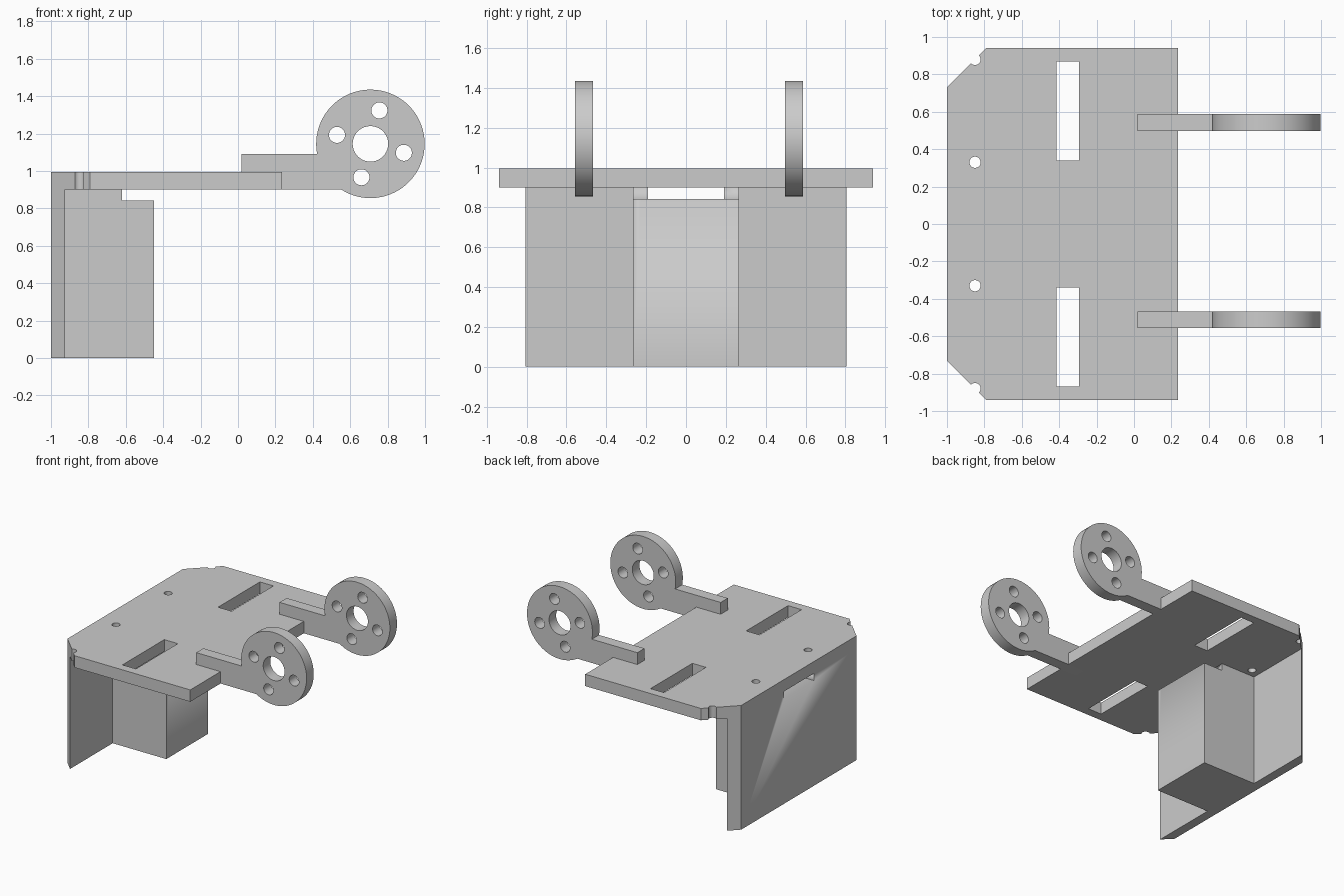
import bpy
from math import atan2, cos, pi, radians, sin, sqrt

cube = bpy.data.objects.get("Cube")
if cube:
    bpy.data.objects.remove(cube)

grey = bpy.data.materials.new("light grey")
grey.use_nodes = True
colour = (0.6, 0.6, 0.6, 1)
grey.diffuse_color = colour
grey.node_tree.nodes["Principled BSDF"].inputs["Base Color"].default_value = colour


def arc(cx, cy, r, start, end, steps):
    return [(cx + r * cos(start + (end - start) * i / steps),
             cy + r * sin(start + (end - start) * i / steps)) for i in range(steps + 1)]


def circle(cx, cy, r, steps=32):
    return arc(cx, cy, r, 0, 2 * pi, steps)[:-1]


def rect(x0, x1, y0, y1):
    return [(x0, y0), (x1, y0), (x1, y1), (x0, y1)]


def mirrored(half):
    """Close an outline given for y > 0 with its reflection."""
    return half + [(x, -y) for x, y in reversed(half)]


def sheet(name, loops, thickness, location, upright=False):
    """Extrude an outline with holes to a solid mesh."""
    curve = bpy.data.curves.new(name, "CURVE")
    curve.dimensions = "2D"
    curve.fill_mode = "BOTH"
    curve.extrude = thickness / 2
    for loop in loops:
        spline = curve.splines.new("POLY")
        spline.points.add(len(loop) - 1)
        for point, (x, y) in zip(spline.points, loop):
            point.co = (x, y, 0, 1)
        spline.use_cyclic_u = True
    obj = bpy.data.objects.new(name, curve)
    bpy.context.collection.objects.link(obj)
    obj.location = location
    if upright:
        obj.rotation_euler.x = pi / 2
    bpy.ops.object.select_all(action="DESELECT")
    obj.select_set(True)
    bpy.context.view_layer.objects.active = obj
    bpy.ops.object.convert(target="MESH")
    obj = bpy.context.object
    obj.data.materials.clear()
    obj.data.materials.append(grey)
    # weld the caps to the sides
    bpy.ops.object.mode_set(mode="EDIT")
    bpy.ops.mesh.select_all(action="SELECT")
    bpy.ops.mesh.remove_doubles(threshold=0.0001)
    bpy.ops.mesh.normals_make_consistent(inside=False)
    bpy.ops.object.mode_set(mode="OBJECT")
    bpy.ops.object.shade_smooth_by_angle(angle=radians(30))
    return obj


# Top plate with clipped, notched corners, slots and screw holes
corner = arc(-0.85, 0.88, 0.03, radians(225), radians(405), 12)
outline = mirrored([(-1, 0.73)] + corner + [(-0.79, 0.94), (0.235, 0.94)])
holes = []
for side in (-1, 1):
    holes.append(rect(-0.415, -0.295, *sorted((side * 0.34, side * 0.87))))
    holes.append(circle(-0.85, side * 0.33, 0.03))
sheet("top_plate", [outline] + holes, 0.095, (0, 0, 0.9475))

# Hanging wall with its central block, relieved by a T-shaped slot on top
body = mirrored([(-1, 0.73), (-0.925, 0.805), (-0.925, 0.265), (-0.45, 0.265)])
wall = sheet("wall_and_block", [body], 0.9, (0, 0, 0.45))
relief = mirrored([(-1.1, 0.19), (-0.62, 0.19), (-0.62, 0.35), (-0.4, 0.35)])
cutter = sheet("slot_cutter", [relief], 0.2, (0, 0, 0.943))
cutter.hide_render = True
cut = wall.modifiers.new("slot", "BOOLEAN")
cut.operation = "DIFFERENCE"
cut.solver = "EXACT"
cut.object = cutter
bpy.context.view_layer.objects.active = wall
bpy.ops.object.modifier_apply(modifier=cut.name)
bpy.data.objects.remove(cutter)

# Arms ending in drilled discs
cx, cz, radius, low, high, tail = 0.708, 1.145, 0.29, 0.9, 1.09, 0.02
start = atan2(low - cz, -sqrt(radius ** 2 - (low - cz) ** 2))
end = atan2(high - cz, -sqrt(radius ** 2 - (high - cz) ** 2)) + 2 * pi
arm = [(tail, low)] + arc(cx, cz, radius, start, end, 64) + [(tail, high)]
bores = [circle(cx, cz, 0.095, 40)]
for i in range(4):
    a = radians(75) + i * pi / 2
    bores.append(circle(cx + 0.185 * cos(a), cz + 0.185 * sin(a), 0.043))
for name, y in (("front_arm", -0.512), ("back_arm", 0.542)):
    sheet(name, [arm] + bores, 0.09, (0, y, 0), upright=True)
